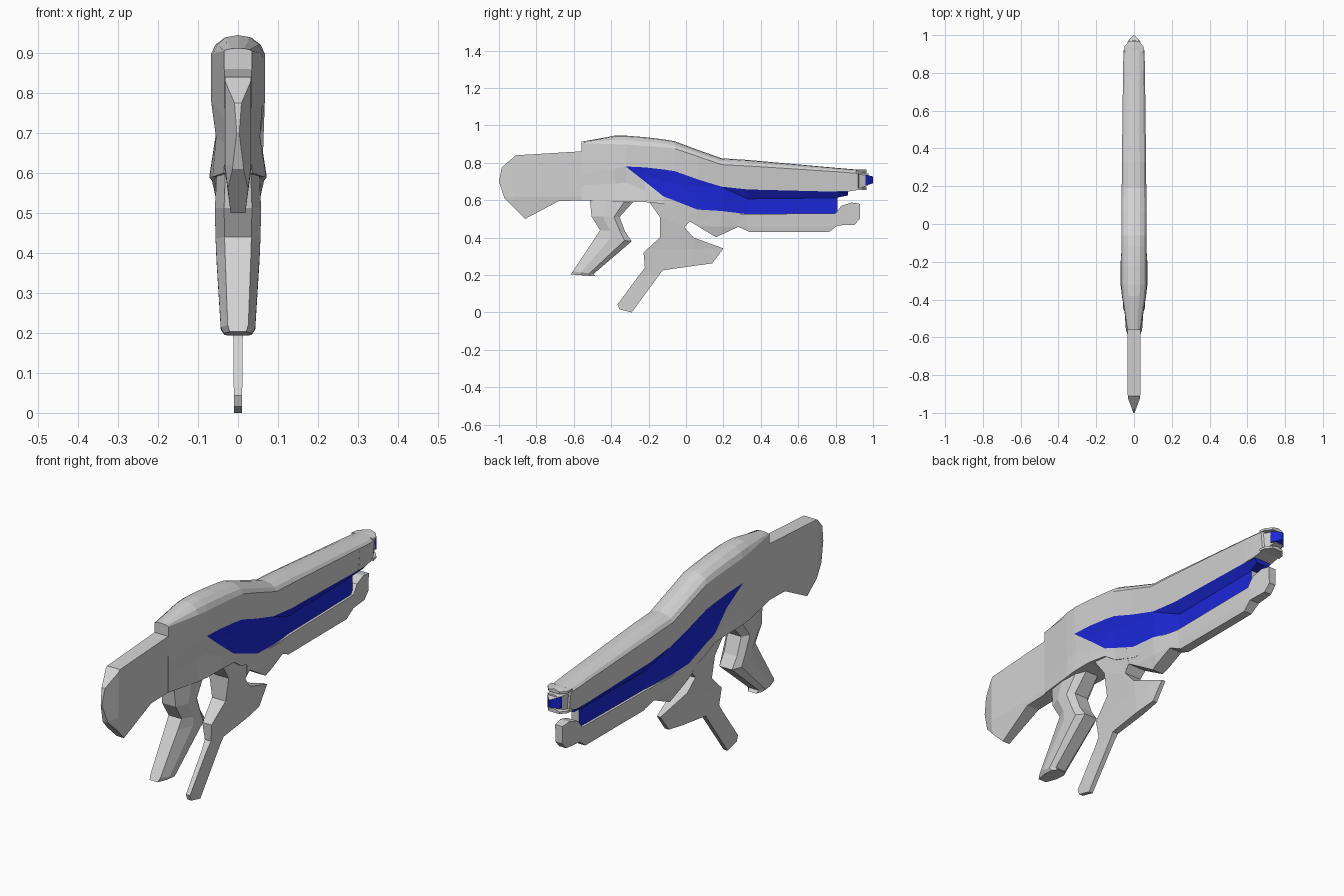
import bpy, bmesh

if "Cube" in bpy.data.objects:
    bpy.data.objects.remove(bpy.data.objects["Cube"])

def material(name, rgb):
    m = bpy.data.materials.new(name)
    m.diffuse_color = (*rgb, 1)
    m.use_nodes = True
    m.node_tree.nodes["Principled BSDF"].inputs["Base Color"].default_value = m.diffuse_color
    return m

GREY = material("light_grey", (0.65, 0.65, 0.65))
BLUE = material("deep_blue", (0.011, 0.02, 0.68))

def make_object(name, verts, faces, mats, indices=None):
    me = bpy.data.meshes.new(name)
    me.from_pydata(verts, [], faces)
    for m in mats:
        me.materials.append(m)
    if indices:
        me.polygons.foreach_set("material_index", indices)
    bm = bmesh.new()
    bm.from_mesh(me)
    bmesh.ops.recalc_face_normals(bm, faces=bm.faces)
    bm.normal_update()
    bmesh.ops.triangulate(bm, faces=[f for f in bm.faces if len(f.verts) > 4])
    bm.to_mesh(me)
    bm.free()
    ob = bpy.data.objects.new(name, me)
    bpy.context.collection.objects.link(ob)
    return ob

def lerp_table(table, t):
    """Piecewise linear lookup in ascending (key, value) pairs."""
    if t <= table[0][0]:
        return table[0][1]
    for (a, va), (b, vb) in zip(table, table[1:]):
        if t <= b:
            return va + (vb - va) * (t - a) / (b - a)
    return table[-1][1]

def loft(name, halves, mats=(GREY,), rule=lambda s, k: 0):
    """Skin half rings of (x, y, z), first and last point on the centre line."""
    n = len(halves[0])
    rings = [h + [(-x, y, z) for x, y, z in reversed(h[1:-1])] for h in halves]
    m = len(rings[0])
    verts = [p for r in rings for p in r]
    faces, idx = [], []
    for s in range(len(rings) - 1):
        for k in range(m):
            j = (k + 1) % m
            faces.append((s*m + k, s*m + j, (s+1)*m + j, (s+1)*m + k))
            idx.append(rule(s, k if k < n - 1 else m - 1 - k))
    faces += [tuple(range(m)), tuple(range(len(verts) - m, len(verts)))]
    idx += [0, 0]
    return make_object(name, verts, faces, list(mats), idx)

def slab(name, profile, width, ycuts=(), zcuts=()):
    """Side profile (y, z) with a half width that varies over it."""
    bm = bmesh.new()
    bm.faces.new([bm.verts.new((0, y, z)) for y, z in profile])
    bm.normal_update()
    bmesh.ops.triangulate(bm, faces=bm.faces[:])
    for axis, cuts in (((0, 1, 0), ycuts), ((0, 0, 1), zcuts)):
        for c in cuts:
            bmesh.ops.bisect_plane(bm, geom=bm.verts[:] + bm.edges[:] + bm.faces[:],
                                   plane_co=[a * c for a in axis], plane_no=axis)
    bm.verts.index_update()
    flat = [(v.co.y, v.co.z) for v in bm.verts]
    n = len(flat)
    verts = [(s * width(y, z), y, z) for s in (1, -1) for y, z in flat]
    faces = []
    for f in bm.faces:
        ids = [v.index for v in f.verts]
        faces += [ids, [i + n for i in reversed(ids)]]
    for e in bm.edges:
        if e.is_boundary:
            a, b = (v.index for v in e.verts)
            faces.append([a, b, b + n, a + n])
    bm.free()
    return make_object(name, verts, faces, [GREY])

def crown(y, w, top, edge):
    """Rounded upper half of a shell section."""
    h = top - edge
    return [(0, y, top), (w * .48, y, top - .12 * h), (w * .83, y, top - .5 * h), (w, y, edge)]

# main body: crown, waist, blue recessed side panel, flared lower edge
stations = [  # y, w, top, edge, (wA, zA), (wD, zD), (wB, zB), (wC, zC)
    (-.56, .035, .912, .905, (.035, .75), (.035, .745), (.035, .74), (.035, .60)),
    (-.38, .062, .945, .899, (.061, .78), (.061, .775), (.061, .77), (.064, .59)),
    (-.32, .068, .945, .897, (.067, .78), (.067, .779), (.067, .778), (.071, .59)),
    (-.22, .068, .937, .890, (.066, .775), (.060, .74), (.055, .70), (.072, .59)),
    (-.12, .067, .925, .882, (.064, .764), (.055, .70), (.064, .62), (.065, .58)),
    (-.06, .067, .915, .875, (.062, .755), (.054, .69), (.060, .597), (.056, .54)),
    (.06, .066, .870, .835, (.056, .712), (.053, .67), (.057, .55), (.050, .50)),
    (.19, .065, .824, .790, (.051, .672), (.048, .67), (.052, .542), (.046, .50)),
    (.33, .064, .815, .783, (.049, .657), (.020, .607), (.020, .525), (.018, .50)),
    (.81, .058, .772, .752, (.048, .645), (.018, .612), (.018, .53), (.016, .50)),
]
body = []
for y, w, top, edge, *low in stations:
    (wb, zb), (wc, zc) = low[2:]
    waist = .055 if -.4 < y < -.3 else wb + (wc - wb) * .45   # pinch behind the panel
    low.insert(3, (waist, zb + (zc - zb) * .45))
    body.append(crown(y, w, top, edge) + [(x, y, z) for x, z in low] + [(0, y, zc)])
loft("main_body", body, (GREY, BLUE), lambda s, k: int(s >= 2 and k in (4, 5)))

# blue lip running out under the upper barrel
loft("barrel_lip", [[(0, y, .645), (.046, y, .643), (w, y, z), (0, y, z)]
                    for y, w, z in ((.80, .018, .612), (.865, .030, .625))], (BLUE,))

# upper barrel end and tapering collar
muzzle = []
for y, w, top, edge, low in ((.81, .058, .772, .752, .645), (.86, .057, .768, .748, .645),
                             (.92, .055, .763, .743, .655), (.925, .046, .748, .738, .662),
                             (.975, .026, .742, .732, .680)):
    muzzle.append(crown(y, w, top, edge) + [(w * .85, y, low), (0, y, low)])
loft("barrel_end", muzzle)

# thin lips over and under the muzzle
for name, z in (("upper_muzzle_lip", .764), ("lower_muzzle_lip", .672)):
    loft(name, [[(0, y, z), (w, y, z - .008), (w, y, z - .018), (0, y, z - .018)]
                for y, w in ((.91, .055), (.94, .050), (.966, .028))])

# muzzle tip: blue sides under a grey cap
loft("muzzle_tip", [[(0, y, .708 + h), (w, y, .708 + h), (w, y, .708 - h), (0, y, .708 - h)]
                    for y, w, h in ((.96, .036, .026), (.972, .029, .026), (1.0, .003, .018))],
     (BLUE, GREY), lambda s, k: int(k == 0))

# shoulder stock, tapering to a thin rear edge
STOCK_W = [(-1, .003), (-.92, .033), (-.56, .035)]
slab("stock", [(-.54, .862), (-.91, .84), (-.985, .775), (-1, .70), (-.97, .61), (-.86, .50),
               (-.68, .595), (-.50, .60)],
     lambda y, z: lerp_table(STOCK_W, y) * lerp_table([(.5, .55), (.62, 1)], z),
     ycuts=(-.92, -.72), zcuts=(.62,))

# pistol grip, eight-sided
grip = []
for (ya, za), (yb, zb), w in (((-.516, .62), (-.265, .61), .052), ((-.505, .513), (-.355, .51), .058),
                              ((-.46, .44), (-.325, .43), .056), ((-.485, .40), (-.29, .38), .054),
                              ((-.605, .22), (-.495, .205), .043), ((-.617, .203), (-.484, .193), .034)):
    pts = [(0, 0), (.6, 0), (1, .4), (1, .8), (.6, 1), (0, 1)]
    grip.append([(x * w, ya + (yb - ya) * t, za + (zb - za) * t) for x, t in pts])
loft("grip", grip)

# front guard blade with its forward fin
GUARD_W = [(0, .010), (.20, .012), (.34, .026), (.45, .042), (.56, .058)]
FIN_W = [(.04, 1), (.2, .35)]
slab("guard_blade", [(-.23, .61), (-.195, .588), (-.14, .51), (-.14, .40), (-.227, .32),
                     (-.22, .24), (-.366, .043), (-.356, .016), (-.29, 0), (-.125, .225),
                     (.14, .262), (.20, .342), (.04, .40), (-.008, .455), (.02, .487),
                     (.02, .56), (-.06, .60)],
     lambda y, z: lerp_table(GUARD_W, z) * lerp_table(FIN_W, y),
     ycuts=(.04,), zcuts=(.20, .34, .45))

# lower barrel
LOWER_W = [(.40, .028), (.46, .044), (.54, .054)]
LOWER_TAPER = [(.19, 1), (.33, .6), (.81, .55), (.93, .35)]
slab("lower_barrel", [(0, .47), (-.01, .53), (.06, .545), (.32, .525), (.80, .53), (.83, .57),
                      (.885, .587), (.93, .58), (.93, .50), (.90, .468), (.81, .465), (.765, .43),
                      (.34, .43), (.28, .457), (.16, .402), (.02, .487)],
     lambda y, z: lerp_table(LOWER_W, z) * lerp_table(LOWER_TAPER, y),
     ycuts=(.19, .33, .81), zcuts=(.46,))
